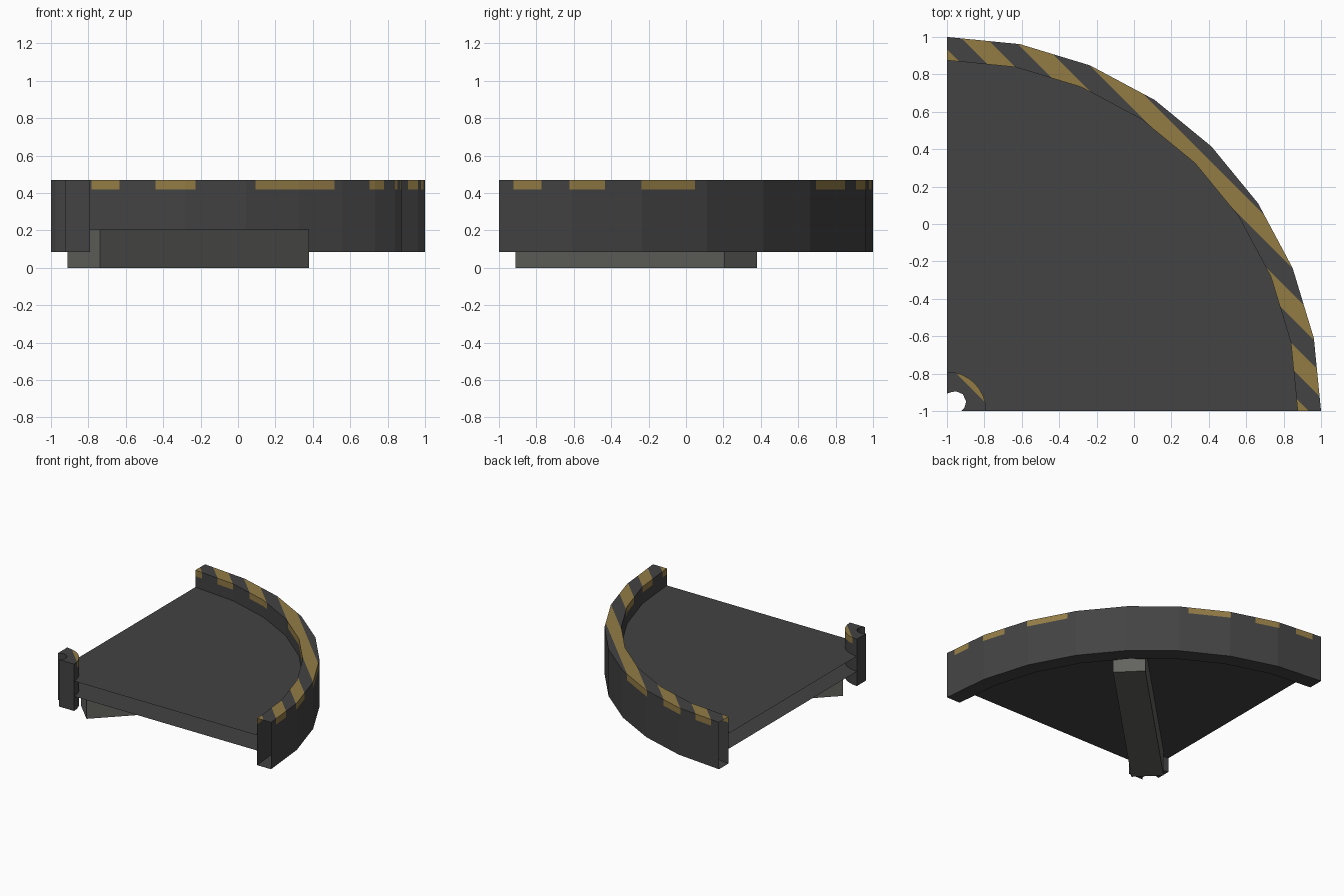
import bpy, bmesh, math
from mathutils import Vector

if "Cube" in bpy.data.objects:
    bpy.data.objects.remove(bpy.data.objects["Cube"])

SEG = 8                      # sides in each quarter arc
Z0, Z1, ZB = 0.085, 0.47, 0.42   # wall bottom, wall top, lower edge of stripes


def material(name, rgb):
    m = bpy.data.materials.new(name)
    m.diffuse_color = (*rgb, 1)
    m.use_nodes = True
    m.node_tree.nodes["Principled BSDF"].inputs["Base Color"].default_value = m.diffuse_color
    return m


dark = material("dark_grey", (0.056, 0.056, 0.056))
gold = material("dull_gold", (0.29, 0.2, 0.06))
light = material("warm_grey", (0.125, 0.125, 0.115))


def finish(name, bm, mats):
    me = bpy.data.meshes.new(name)
    bm.to_mesh(me)
    bm.free()
    for m in mats:
        me.materials.append(m)
    ob = bpy.data.objects.new(name, me)
    bpy.context.collection.objects.link(ob)
    return ob


def arc(r):
    """Quarter arc around the corner (-1, -1), from +x to +y."""
    return [(-1 + r * math.cos(math.pi / 2 * i / SEG),
             -1 + r * math.sin(math.pi / 2 * i / SEG)) for i in range(SEG + 1)]


def cut(bm, co, no):
    bmesh.ops.bisect_plane(bm, geom=bm.verts[:] + bm.edges[:] + bm.faces[:],
                           plane_co=co, plane_no=no)


def paint_stripes(bm, bands):
    """Cut diagonal bands x + y = c near the top edge and colour them."""
    cut(bm, (0, 0, ZB), (0, 0, 1))
    for band in bands:
        for c in band:
            cut(bm, (c / 2, c / 2, 0), (1, 1, 0))
    for f in bm.faces:
        p = f.calc_center_median()
        if p.z > ZB and any(a < p.x + p.y < b for a, b in bands):
            f.material_index = 1


# Curved outer wall: a box section swept along the arc, open at both ends
bm = bmesh.new()
rows = []
for r, z in ((2, Z0), (2, Z1), (1.875, Z1), (1.875, Z0)):
    rows.append([bm.verts.new((x, y, z)) for x, y in arc(r)])
for k in range(4):
    a, b = rows[k], rows[(k + 1) % 4]
    for i in range(SEG):
        bm.faces.new((a[i], a[i + 1], b[i + 1], b[i]))
paint_stripes(bm, [(0.07 + 0.27 * k, 0.205 + 0.27 * k) for k in range(-1, 3)])
finish("curved_wall", bm, [dark, gold])

# Corner hub with a round notch
bm = bmesh.new()
notch = [(-1, -0.907), (-0.975, -0.898), (-0.95, -0.895), (-0.915, -0.91),
         (-0.897, -0.95), (-0.907, -0.982), (-0.925, -1)]
base = bm.faces.new([bm.verts.new((x, y, Z0)) for x, y in arc(0.21) + notch])
top = bmesh.ops.extrude_face_region(bm, geom=[base])["geom"]
bmesh.ops.translate(bm, vec=(0, 0, Z1 - Z0),
                    verts=[v for v in top if isinstance(v, bmesh.types.BMVert)])
bmesh.ops.recalc_face_normals(bm, faces=bm.faces)
bmesh.ops.triangulate(bm, faces=[f for f in bm.faces if len(f.verts) > 4])
paint_stripes(bm, [(-1.75, -1.6)])
finish("corner_hub", bm, [dark, gold])


# Floor plates: two thin open sheets between hub and wall
def sheet(name, z, up):
    bm = bmesh.new()
    a = [bm.verts.new((x, y, z)) for x, y in arc(0.21)]
    b = [bm.verts.new((x, y, z)) for x, y in arc(1.875)]
    for i in range(SEG):
        f = bm.faces.new((a[i], b[i], b[i + 1], a[i + 1]))
        if not up:
            f.normal_flip()
    finish(name, bm, [dark])


sheet("floor_top", 0.33, True)
sheet("floor_underside", 0.205, False)

# Diagonal support beam under the floor
bm = bmesh.new()
bmesh.ops.create_cube(bm, size=1)
bmesh.ops.scale(bm, vec=(1.581, 0.244, 0.204), verts=bm.verts)
beam = finish("support_beam", bm, [light])
beam.location = Vector((-0.266, -0.266, 0.102))
beam.rotation_euler.z = math.pi / 4
